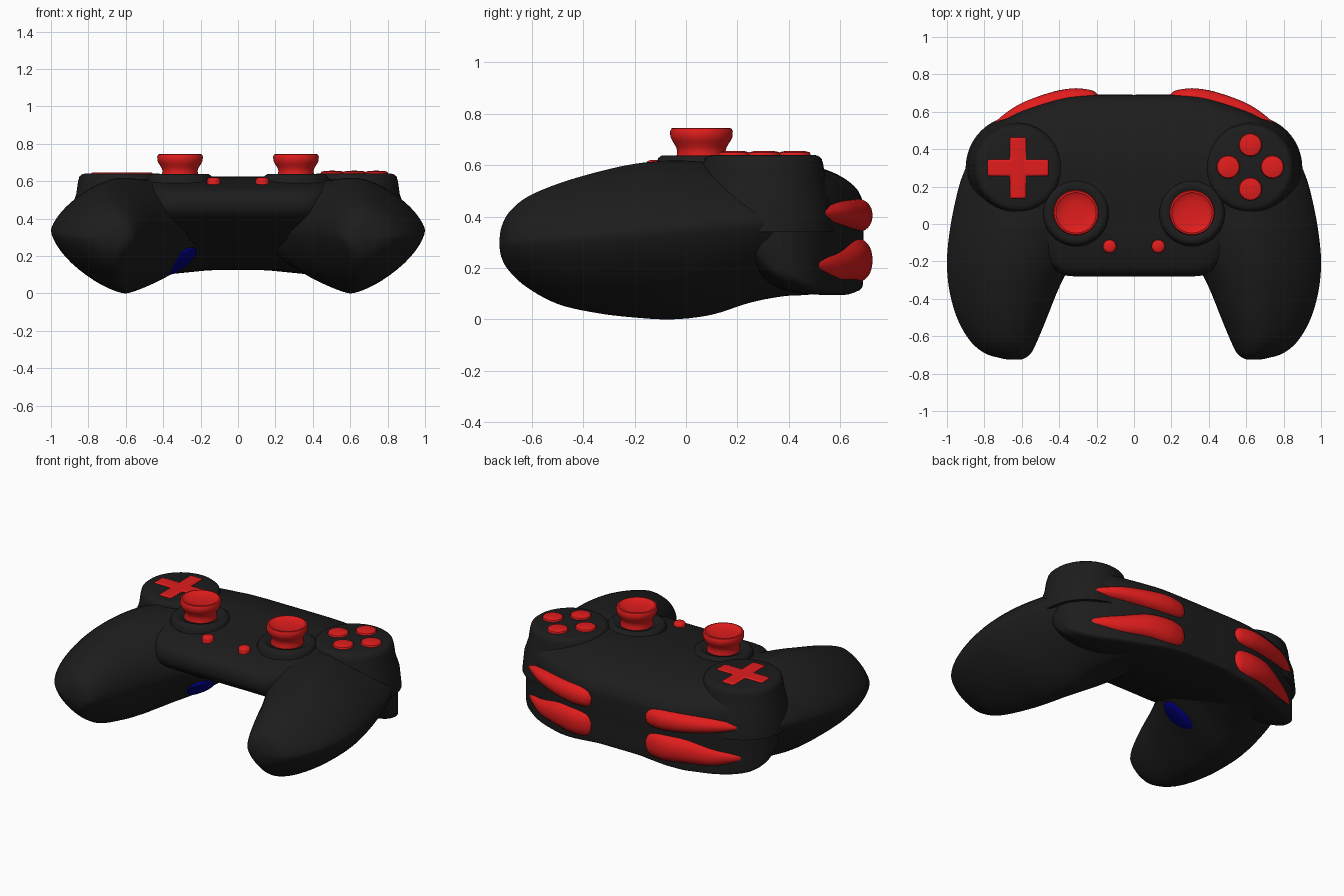
import bpy, bmesh, math
from mathutils import Vector, Matrix

if "Cube" in bpy.data.objects:
    bpy.data.objects.remove(bpy.data.objects["Cube"])


def material(name, rgb):
    m = bpy.data.materials.new(name)
    m.diffuse_color = (*rgb, 1)
    m.use_nodes = True
    m.node_tree.nodes["Principled BSDF"].inputs["Base Color"].default_value = m.diffuse_color
    return m


BLACK = material("black", (0.012, 0.012, 0.012))
RED = material("red", (0.75, 0.012, 0.012))
BLUE = material("blue", (0.0, 0.0, 0.22))


def finish(bm, name, mat, angle=35):
    bmesh.ops.recalc_face_normals(bm, faces=bm.faces)
    me = bpy.data.meshes.new(name)
    bm.to_mesh(me)
    bm.free()
    ob = bpy.data.objects.new(name, me)
    bpy.context.collection.objects.link(ob)
    me.materials.append(mat)
    bpy.ops.object.select_all(action='DESELECT')
    bpy.context.view_layer.objects.active = ob
    ob.select_set(True)
    bpy.ops.object.shade_smooth_by_angle(angle=math.radians(angle))
    return ob


def spline(rows, n, closed=False):
    """Smooth interpolation through rows of numbers."""
    out, c = [], len(rows)
    for i in range(c if closed else c - 1):
        pick = (lambda j: rows[j % c]) if closed else (lambda j: rows[min(max(j, 0), c - 1)])
        a, b, d, e = (pick(i + k) for k in (-1, 0, 1, 2))
        for k in range(n):
            t = k / n
            out.append([0.5 * (2 * q + (r - p) * t + (2 * p - 5 * q + 4 * r - s) * t * t
                               + (3 * q - p - 3 * r + s) * t ** 3)
                        for p, q, r, s in zip(a, b, d, e)])
    if not closed:
        out.append(list(rows[-1]))
    return out


def loft(name, rings, mat, angle=50):
    bm = bmesh.new()
    vs = [[bm.verts.new(p) for p in r] for r in rings]
    n = len(vs[0])
    for a, b in zip(vs, vs[1:]):
        for i in range(n):
            bm.faces.new((a[i], a[(i + 1) % n], b[(i + 1) % n], b[i]))
    bm.faces.new(vs[0])
    bm.faces.new(vs[-1])
    return finish(bm, name, mat, angle)


def lathe(name, x, y, profile, mat, n=48):
    """Profile of (radius, z) turned about a vertical axis."""
    rings = [[(x + r * math.cos(math.tau * i / n), y + r * math.sin(math.tau * i / n), z)
              for i in range(n)] for r, z in profile]
    return loft(name, rings, mat, 40)


def spow(v, e):
    return math.copysign(abs(v) ** e, v)


# central shell: side profile (front-to-back fraction, height) swept across x
side = spline([(0, .48), (.02, .535), (.08, .567), (.2, .595), (.4, .615), (.6, .624), (.75, .608),
               (.87, .575), (.95, .53), (.99, .48), (1, .42), (1, .28), (1, .16), (.985, .13),
               (.9, .125), (.7, .14), (.5, .19), (.3, .27), (.1, .37), (.02, .425)], 4, True)
half = [(.2, -.28, .69, 1), (.32, -.28, .685, 1), (.40, -.26, .67, 1), (.5, -.17, .64, 1),
        (.62, -.05, .595, 1), (.72, .05, .54, .97), (.8, .13, .485, .88), (.85, .2, .42, .7),
        (.868, .26, .37, .35)]
cols = [(-x, *r) for x, *r in reversed(half)] + [(0, -.28, .69, 1)] + half
rings = []
for x, yf, yb, k in spline(cols, 5):
    drop = .03 * min(1, max(0, (abs(x) - .15) / .3))
    rings.append([(x, yf + u * (yb - yf), .34 + k * (z - .34 - (drop if z < .3 else 0)))
                  for u, z in side])
loft("center_shell", rings, BLACK)

# grips: y, inner x, outer x, ridge x, keel x, top z, bottom z
grip = [(-.725, .61, .67, .64, .64, .32, .275), (-.718, .585, .71, .645, .64, .36, .24),
        (-.69, .55, .80, .66, .65, .415, .19), (-.62, .515, .88, .68, .65, .475, .125),
        (-.5, .465, .947, .68, .64, .527, .06), (-.35, .405, .988, .68, .62, .572, .025),
        (-.2, .33, 1.0, .66, .60, .605, .007), (-.05, .24, .987, .63, .60, .618, 0),
        (.1, .12, .96, .60, .58, .61, .018), (.25, .05, .92, .58, .55, .59, .065),
        (.38, .0, .855, .55, .5, .55, .09), (.5, .1, .74, .52, .45, .5, .10),
        (.6, .2, .5, .4, .4, .44, .15)]
for s, label in ((-1, "left"), (1, "right")):
    rings = []
    for y, xi, xo, xt, xb, zt, zb in spline(grip, 5):
        zm = .295 + .08 * (y + .72)
        ring = []
        for i in range(56):
            a = math.tau * i / 56
            c, d = math.cos(a), math.sin(a)
            e = 1.35 if c > 0 else (1.0 if d > 0 else 1.35)
            xc = xt if d > 0 else xb
            # keep the crest position gliding between ridge and keel
            xc = xb + (xt - xb) * (0.5 + 0.5 * d)
            px = xc + (xo - xc if c > 0 else xc - xi) * spow(c, e)
            pz = zm + (zt - zm if d > 0 else zm - zb) * spow(d, e)
            ring.append((s * px, y, pz))
        rings.append(ring)
    loft(label + "_grip", rings, BLACK)

    # raised round plates under the controls
    lathe(label + "_button_plate", s * .62, .3,
          [(.28, .34), (.268, .46), (.245, .53), (.235, .60), (.228, .625), (.215, .636),
           (.20, .64)], BLACK, 64)
    lathe(label + "_stick_collar", s * .31, .06,
          [(.185, .56), (.175, .61), (.168, .628), (.155, .637), (.13, .637), (.115, .625)], BLACK, 64)

    # thumbstick with flared, dished cap
    lathe(label + "_thumbstick", s * .31, .06,
          [(.10, .61), (.096, .64), (.094, .655), (.099, .672), (.112, .692), (.121, .71),
           (.122, .732), (.117, .743), (.108, .745), (.098, .738), (.06, .731), (.02, .729)], RED)

    # small menu button
    lathe(label + "_menu_button", s * .13, -.12,
          [(.036, .56), (.036, .605), (.032, .614), (.022, .619), (.005, .620)], RED, 32)

    # shoulder bumper and trigger: x, y, z, half height, half depth
    bumper = [(.195, .68, .40, .02, .015), (.215, .67, .40, .048, .04), (.25, .66, .402, .062, .06),
              (.33, .655, .405, .066, .07), (.45, .63, .408, .06, .072), (.6, .572, .413, .048, .075),
              (.7, .512, .413, .033, .07), (.77, .465, .41, .018, .05), (.79, .455, .41, .006, .02)]
    trigger = [(x, y - (.012 if x > .5 else 0), .23 - .02 * (x > .5), h * 1.32, d)
               for x, y, z, h, d in bumper]
    for part, rows in (("bumper", bumper), ("trigger", trigger)):
        loft(f"{label}_{part}",
             [[(s * x, y + d * spow(math.cos(t), .9), z + h * spow(math.sin(t), .9))
               for t in (math.tau * i / 32 for i in range(32))]
              for x, y, z, h, d in spline(rows, 5)], RED)

# four face buttons
for i, name in enumerate(("east", "north", "west", "south")):
    a = i * math.pi / 2
    lathe(name + "_face_button", .622 + .118 * math.cos(a), .305 + .118 * math.sin(a),
          [(.062, .62), (.062, .643), (.058, .65), (.045, .654), (.01, .656)], RED, 32)

# directional pad: extruded cross with rounded edges
bm = bmesh.new()
w, r = .045, .165
pts = []
for k in range(4):
    q = Matrix.Rotation(k * math.pi / 2, 3, 'Z')
    pts += [q @ Vector(p) for p in ((r, -w, 0), (r, w, 0), (w, w, 0))]
face = bm.faces.new([bm.verts.new(p + Vector((-.62, .30, .61))) for p in pts])
ext = bmesh.ops.extrude_face_region(bm, geom=[face])
bmesh.ops.translate(bm, vec=(0, 0, .037),
                    verts=[v for v in ext["geom"] if isinstance(v, bmesh.types.BMVert)])
pad = finish(bm, "directional_pad", RED)
bev = pad.modifiers.new("rounding", 'BEVEL')
bev.width, bev.segments = .012, 3

# blue oval inset on the underside of the left grip
n = Vector((.5, -.35, -.75)).normalized()
u = Vector((.83, 0, .55))
u = (u - n * u.dot(n)).normalized()
v = n.cross(u)
rot = Matrix((u, v, n)).transposed().to_4x4()
bm = bmesh.new()
bmesh.ops.create_uvsphere(bm, u_segments=40, v_segments=20, radius=1)
bmesh.ops.transform(bm, verts=bm.verts, matrix=Matrix.Translation((-.325, .03, .168)) @ rot
                    @ Matrix.Diagonal((.125, .1, .028, 1)))
finish(bm, "underside_oval", BLUE)
